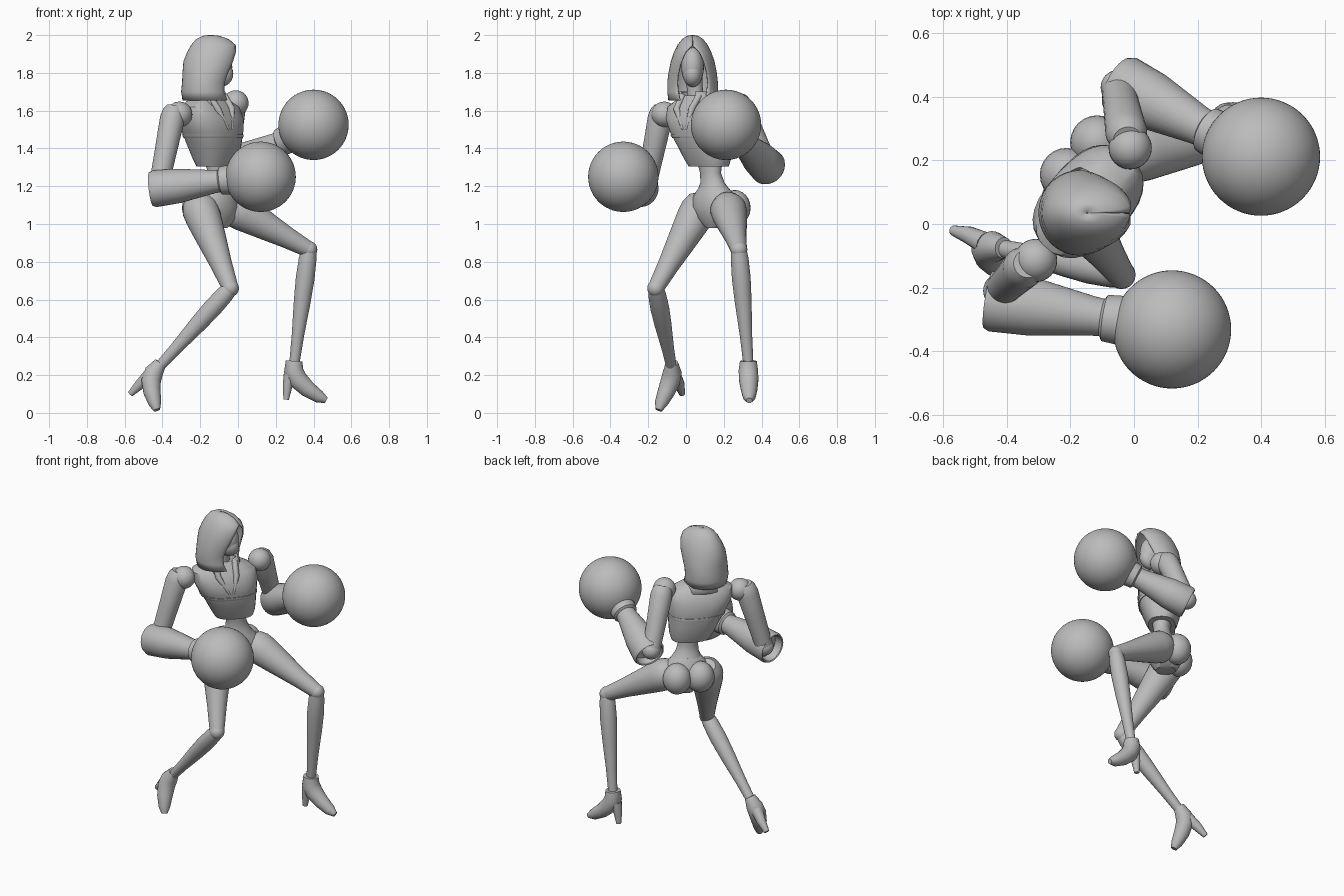
import bpy
import bmesh
from math import cos, sin, pi, radians, copysign
from mathutils import Vector

cube = bpy.data.objects.get("Cube")
if cube:
    bpy.data.objects.remove(cube)

grey = bpy.data.materials.new("plain grey")
grey.use_nodes = True
grey.diffuse_color = (0.5, 0.5, 0.5, 1)
grey.node_tree.nodes["Principled BSDF"].inputs["Base Color"].default_value = (0.5, 0.5, 0.5, 1)

TURN = radians(47)                       # the body's left axis, seen from above
LEFT = Vector((cos(TURN), sin(TURN), 0))
FRONT = Vector((sin(TURN), -cos(TURN), 0))


def finish(name, bm, angle=40):
    bmesh.ops.recalc_face_normals(bm, faces=bm.faces)
    mesh = bpy.data.meshes.new(name)
    bm.to_mesh(mesh)
    bm.free()
    mesh.materials.append(grey)
    ob = bpy.data.objects.new(name, mesh)
    bpy.context.collection.objects.link(ob)
    bpy.ops.object.select_all(action='DESELECT')
    ob.select_set(True)
    bpy.context.view_layer.objects.active = ob
    bpy.ops.object.shade_smooth_by_angle(angle=radians(angle))
    return ob


def skin(name, rings, closed=True, angle=40):
    """Bridge rows of points; closed rows also get end caps."""
    bm = bmesh.new()
    rows = [[bm.verts.new(p) for p in ring] for ring in rings]
    n = len(rows[0])
    for a, b in zip(rows, rows[1:]):
        for i in range(n if closed else n - 1):
            j = (i + 1) % n
            bm.faces.new((a[i], a[j], b[j], b[i]))
    if closed:
        bm.faces.new(rows[0])
        bm.faces.new(rows[-1])
    return finish(name, bm, angle)


def circle(center, u, v, a, b, power=1.0, n=28):
    """Rounded section; power below 1 makes it boxier."""
    pts = []
    for i in range(n):
        c, s = cos(2 * pi * i / n), sin(2 * pi * i / n)
        pts.append(center + u * a * copysign(abs(c) ** power, c)
                   + v * b * copysign(abs(s) ** power, s))
    return pts


def limb(name, start, end, profile, n=28):
    """Straight turned part: profile holds (fraction along axis, radius)."""
    p, q = Vector(start), Vector(end)
    axis = q - p
    u = axis.orthogonal().normalized()
    v = axis.normalized().cross(u)
    return skin(name, [circle(p + axis * t, u, v, r, r, n=n) for t, r in profile])


def tube(name, path, n=20):
    """Bent part through (point, radius) stations."""
    pts = [Vector(p) for p, r in path]
    u, last, rings = None, None, []
    for i, (p, r) in enumerate(path):
        t = (pts[min(i + 1, len(pts) - 1)] - pts[max(i - 1, 0)]).normalized()
        u = t.orthogonal().normalized() if u is None else last.rotation_difference(t) @ u
        last = t
        rings.append(circle(pts[i], u, t.cross(u), r, r, n=n))
    return skin(name, rings)


def ball(name, center, size, segments=32):
    bm = bmesh.new()
    bmesh.ops.create_uvsphere(bm, u_segments=segments, v_segments=segments // 2, radius=1)
    for v in bm.verts:
        v.co = Vector(center) + Vector(v.co[k] * size[k] for k in range(3))
    return finish(name, bm)


def body(name, stations, power):
    """Body loft: stations are (x, y, z, half width, half depth)."""
    return skin(name, [circle(Vector((x, y, z)), LEFT, FRONT, a, b, power)
                       for x, y, z, a, b in stations])


def open_wrap(name, stations, facing, thickness):
    """Cloth wrap open at the front: (x, y, z, rx, ry, opening half angle)."""
    rows = []
    for x, y, z, rx, ry, gap in stations:
        row = []
        for i in range(33):
            t = gap + (2 * pi - 2 * gap) * i / 32
            off = Vector((rx * cos(t), ry * sin(t), 0))
            off.rotate(facing)
            row.append(Vector((x, y, z)) + off)
        rows.append(row)
    ob = skin(name, rows, closed=False)
    mod = ob.modifiers.new("cloth", 'SOLIDIFY')
    mod.thickness = thickness
    mod.offset = 0
    return ob


def about_z(angle):
    return Vector((1, 0, 0)).rotation_difference(Vector((cos(angle), sin(angle), 0)))


# Torso, waist and pelvis
body("jacket", [(-.115, .12, 1.305, .115, .08), (-.117, .115, 1.34, .13, .095),
                (-.125, .10, 1.41, .15, .115), (-.135, .08, 1.49, .175, .13),
                (-.145, .07, 1.56, .195, .13), (-.15, .065, 1.62, .19, .10),
                (-.155, .06, 1.655, .13, .075), (-.155, .055, 1.68, .07, .055)], .8)
body("jacket_band", [(-.131, .088, 1.455, .166, .128), (-.132, .085, 1.465, .172, .131),
                     (-.133, .083, 1.475, .173, .131)], .8)
body("waist", [(-.11, .125, 1.34, .075, .06), (-.105, .13, 1.27, .06, .05),
               (-.105, .14, 1.22, .07, .056), (-.105, .15, 1.17, .1, .08)], 1)
body("pelvis", [(-.105, .145, 1.2, .08, .065), (-.11, .15, 1.15, .125, .09),
                (-.11, .155, 1.09, .15, .1), (-.11, .16, 1.03, .115, .09),
                (-.11, .16, .98, .05, .06)], 1)
for side, label in ((-1, "right"), (1, "left")):
    c = Vector((-.12, .165, 1.085)) + LEFT * side * .07 - FRONT * .06
    ball(label + "_buttock", c, (.085, .085, .095), 24)
    # Lapel laid along the chest
    top = Vector((-.15, .06, 1.68)) + LEFT * side * .06 + FRONT * .05
    low = Vector((-.135, .08, 1.5)) + LEFT * side * .012 + FRONT * .128
    mid = Vector((-.15, .065, 1.61)) + LEFT * side * .055 + FRONT * .11
    tube(label + "_lapel", [(top, .018), (mid, .018), (low, .006)], 10)

# Head, hood and collar
limb("neck", (-.155, .055, 1.62), (-.14, .04, 1.8), [(0, .055), (.5, .042), (1, .045)])
ball("face", (-.105, .035, 1.83), (.075, .06, .105), 24)
ball("face_mask", (-.095, .035, 1.795), (.07, .052, .07), 24)
open_wrap("hood", [(-.165, .035, 1.655, .125, .125, .55), (-.175, .035, 1.70, .122, .13, .62),
                   (-.17, .035, 1.75, .122, .13, .66), (-.16, .035, 1.80, .13, .124, .64),
                   (-.147, .035, 1.86, .138, .112, .55), (-.135, .035, 1.91, .13, .095, .38),
                   (-.13, .035, 1.945, .115, .077, .02), (-.135, .035, 1.975, .085, .054, .01),
                   (-.142, .035, 1.992, .045, .03, .01), (-.147, .035, 1.997, .002, .002, .01)],
          about_z(0), .008)
open_wrap("collar", [(-.155, .062, 1.62, .105, .13, .5), (-.155, .06, 1.66, .09, .1, .55),
                     (-.155, .055, 1.70, .08, .085, .65)], about_z(TURN - pi / 2), .012)

# Arms: shoulder ball, sleeve, hollow gauntlet and round glove
UPPER = [(0, .045), (.05, .058), (.15, .066), (.5, .06), (1, .052)]
GAUNTLET = [(.12, .03), (.1, .075), (0, .083), (-.01, .09), (.03, .098), (.3, .092),
            (.72, .062), (.78, .06), (.8, .074), (1, .082)]
arms = {
    "right": ((-.31, -.115, 1.58), (-.335, -.125, 1.62), (-.42, -.21, 1.2),
              (-.455, -.24, 1.185), (0, -.31, 1.24), (.12, -.332, 1.25)),
    "left": ((-.012, .24, 1.64), (-.02, .265, 1.67), (-.05, .43, 1.32),
             (-.045, .44, 1.295), (.3, .26, 1.47), (.4, .212, 1.525)),
}
for side, (shoulder, top, elbow, cuff, wrist, glove) in arms.items():
    ball(side + "_shoulder", shoulder, (.068,) * 3)
    limb(side + "_upper_arm", top, elbow, UPPER)
    ball(side + "_elbow", elbow, (.055,) * 3)
    limb(side + "_gauntlet", cuff, wrist, GAUNTLET)
    ball(side + "_glove", glove, (.186,) * 3, 64)

# Legs: thigh, knee cap, calf and heeled boot
THIGH = [(-.12, .05), (-.06, .082), (.03, .096), (.15, .094), (.4, .078), (.7, .058), (1, .043)]
CALF = [(0, .04), (.08, .047), (.25, .05), (.45, .045), (.75, .033), (1, .027)]
legs = {
    "right": ((-.205, .075, 1.09), (-.04, -.16, .66), (-.425, -.075, .235)),
    "left": ((-.025, .222, 1.085), (.375, .28, .865), (.298, .33, .26)),
}
for side, (hip, knee, ankle) in legs.items():
    limb(side + "_thigh", hip, knee, THIGH)
    ball(side + "_knee", knee, (.045,) * 3, 20)
    limb(side + "_calf", knee, ankle, CALF)

tube("right_boot", [((-.41, -.075, .265), .033), ((-.445, -.072, .215), .05),
                    ((-.46, -.082, .17), .052), ((-.455, -.105, .11), .046),
                    ((-.44, -.132, .05), .034), ((-.43, -.145, .015), .018)])
tube("right_heel", [((-.47, -.06, .2), .035), ((-.52, -.035, .15), .028),
                    ((-.57, -.02, .1), .016)], 12)
tube("left_boot", [((.297, .33, .275), .045), ((.294, .33, .225), .052),
                   ((.318, .332, .175), .052), ((.37, .334, .125), .044),
                   ((.43, .335, .085), .034), ((.468, .335, .066), .016)])
tube("left_heel", [((.275, .33, .2), .035), ((.262, .33, .14), .026),
                   ((.255, .33, .07), .015)], 12)
